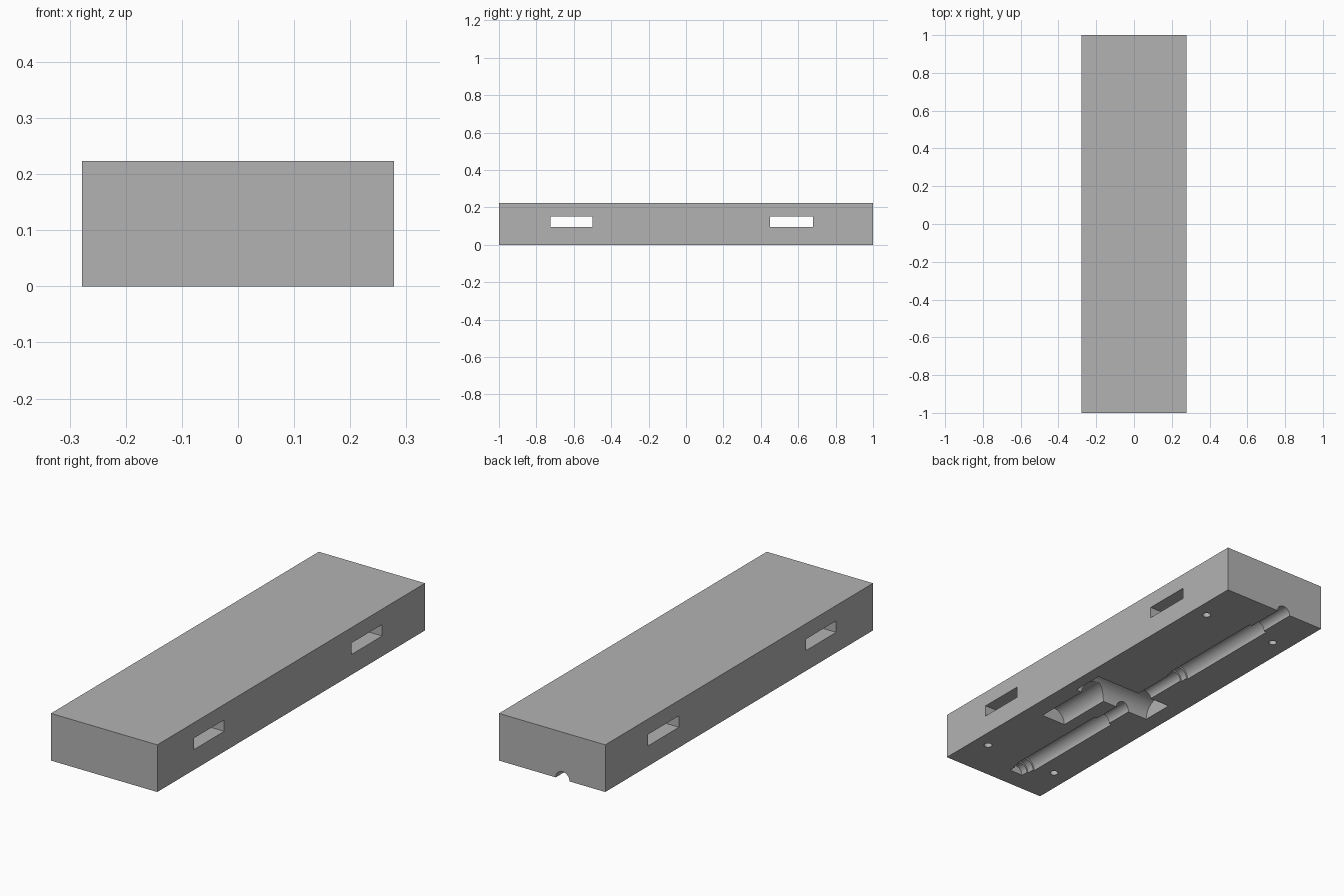
import bpy
from math import pi, radians
from mathutils import Matrix

old = bpy.data.objects.get("Cube")
if old:
    bpy.data.objects.remove(old, do_unlink=True)

W, L, H = 0.556, 2.0, 0.223

grey = bpy.data.materials.new("plain grey")
grey.use_nodes = True
colour = (0.45, 0.45, 0.45, 1)
grey.diffuse_color = colour
grey.node_tree.nodes["Principled BSDF"].inputs["Base Color"].default_value = colour


def box(name, size, centre):
    bpy.ops.mesh.primitive_cube_add(size=1)
    ob = bpy.context.object
    ob.name = name
    ob.data.transform(Matrix.Translation(centre) @ Matrix.Diagonal((*size, 1)))
    return ob


def rod(name, axis, radius, start, end, centre):
    """Cylinder along an axis from start to end; centre gives the other two coordinates."""
    bpy.ops.mesh.primitive_cylinder_add(vertices=48, radius=radius, depth=end - start)
    ob = bpy.context.object
    ob.name = name
    turn = {"x": Matrix.Rotation(pi / 2, 4, "Y"),
            "y": Matrix.Rotation(pi / 2, 4, "X"),
            "z": Matrix.Identity(4)}[axis]
    mid = (start + end) / 2
    a, b = centre
    place = {"x": (mid, a, b), "y": (a, mid, b), "z": (a, b, mid)}[axis]
    ob.data.transform(Matrix.Translation(place) @ turn)
    return ob


block = box("mould_block", (W, L, H), (0, 0, H / 2))
block.data.materials.append(grey)
cutters = []

# clamp slots right through the sides
for y0, y1 in ((-0.725, -0.5), (0.45, 0.68)):
    cutters.append(box("slot_cutter", (W + 0.2, y1 - y0, 0.054), (0, (y0 + y1) / 2, 0.123)))

# stepped shaft channel, open at the back
SX = -0.055
cutters.append(rod("shaft_cutter", "y", 0.036, -0.905, 1.1, (SX, 0)))
for y0, y1 in ((-0.836, -0.286), (0.256, 0.816)):
    cutters.append(rod("barrel_cutter", "y", 0.051, y0, y1, (SX, 0)))
    cutters.append(rod("collar_cutter", "y", 0.043, y0 - 0.035, y0 + 0.02, (SX, 0)))

# cross body and its side branch
cutters.append(rod("body_cutter", "x", 0.079, -0.197, 0.22, (-0.069, 0)))
cutters.append(rod("branch_cutter", "y", 0.065, -0.426, -0.069, (0.124, 0)))

# dowel holes underneath
for x in (-0.19, 0.204):
    for y in (-0.796, 0.76):
        cutters.append(rod("dowel_cutter", "z", 0.018, -0.05, 0.08, (x, y)))

for c in cutters:
    c.hide_render = True
    mod = block.modifiers.new(c.name, "BOOLEAN")
    mod.operation = "DIFFERENCE"
    mod.solver = "EXACT"
    mod.object = c

# bake the cuts and drop the helpers
bpy.context.view_layer.update()
cut = bpy.data.meshes.new_from_object(block.evaluated_get(bpy.context.evaluated_depsgraph_get()))
block.modifiers.clear()
block.data = cut
for c in cutters:
    bpy.data.objects.remove(c, do_unlink=True)
block.data.materials.clear()
block.data.materials.append(grey)
for p in block.data.polygons:
    p.material_index = 0

bpy.ops.object.select_all(action="DESELECT")
block.select_set(True)
bpy.context.view_layer.objects.active = block
bpy.ops.object.shade_smooth_by_angle(angle=radians(30))
